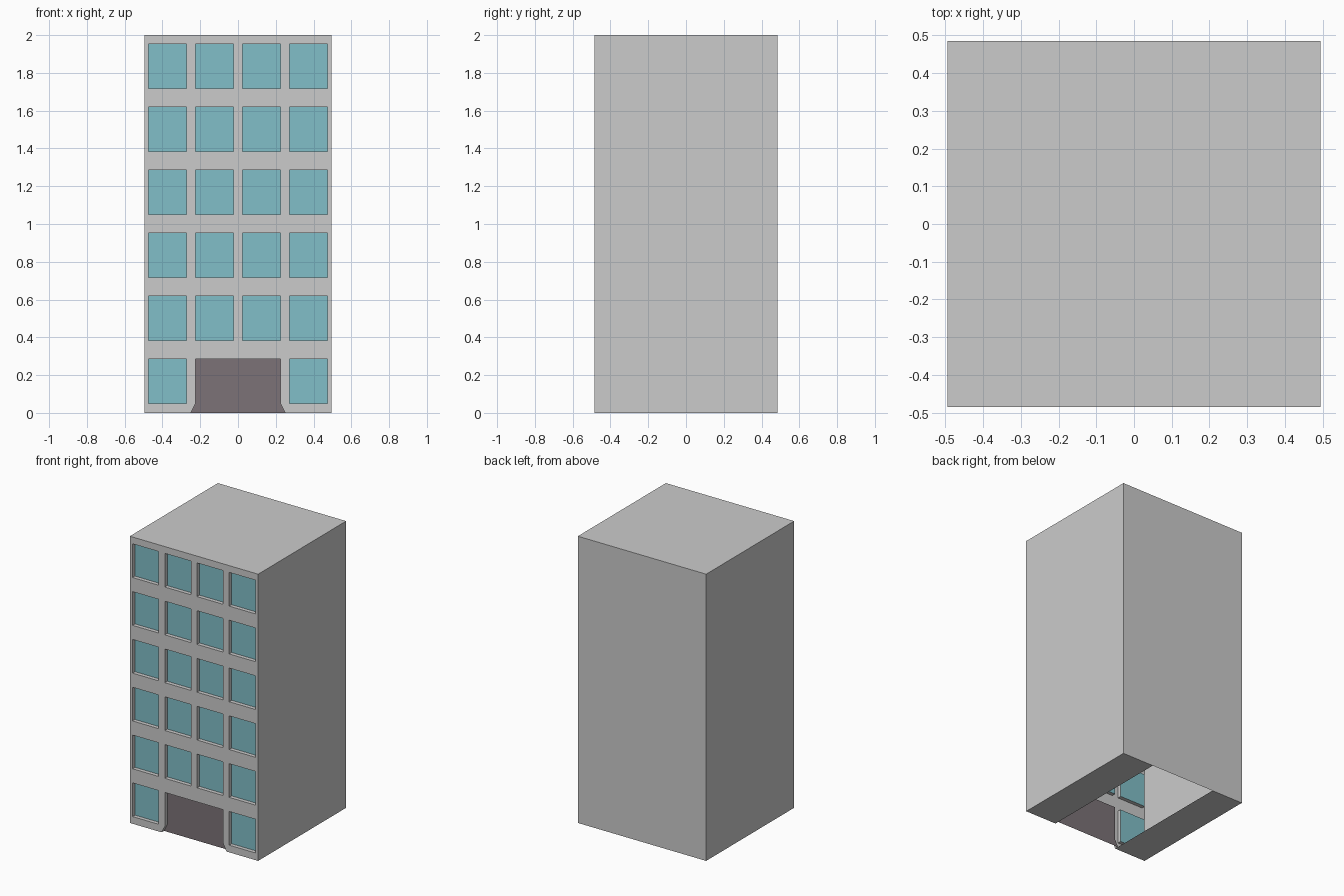
import bpy, bmesh

if "Cube" in bpy.data.objects:
    bpy.data.objects.remove(bpy.data.objects["Cube"])

W, D, H = 0.495, 0.485, 2.0      # half width, half depth, height
BACK = -D + 0.027                # plane of recessed panes and door
FLARE = 0.25                     # half width of the entrance at the ground

# Grid lines of the facade; odd-numbered cells are openings
half = [0.024, 0.225, 0.272, 0.474, W]
xs = [-x for x in reversed(half)] + half
zs = [0.0]
for k in range(6):
    zs += [0.05 + 0.3335 * k, 0.285 + 0.3335 * k]
zs.append(H)


def point(i, j):
    x = xs[i]
    if j == 0 and abs(abs(x) - 0.225) < 1e-6:
        x = FLARE if x > 0 else -FLARE
    return x, zs[j]


def face(bm, pts):
    bm.faces.new([bm.verts.new(p) for p in pts])


def reveal(bm, outline):
    for (ax, az), (bx, bz) in outline:
        face(bm, [(ax, -D, az), (bx, -D, bz), (bx, BACK, bz), (ax, BACK, az)])


def finish(bm, name, colour=None):
    bmesh.ops.remove_doubles(bm, verts=bm.verts, dist=1e-5)
    mesh = bpy.data.meshes.new(name)
    bm.to_mesh(mesh)
    bm.free()
    obj = bpy.data.objects.new(name, mesh)
    bpy.context.collection.objects.link(obj)
    if colour:
        mat = bpy.data.materials.new(name + "_colour")
        mat.diffuse_color = (*colour, 1)
        mat.use_nodes = True
        mat.node_tree.nodes["Principled BSDF"].inputs["Base Color"].default_value = mat.diffuse_color
        mesh.materials.append(mat)


walls, panes, door = bmesh.new(), bmesh.new(), bmesh.new()

# Facade cells, window reveals and panes
for i in range(len(xs) - 1):
    for j in range(len(zs) - 1):
        if j < 2 and 3 <= i <= 5:
            continue             # entrance
        c = [point(i, j), point(i + 1, j), point(i + 1, j + 1), point(i, j + 1)]
        if i % 2 and j % 2:
            reveal(walls, zip(c, c[1:] + c[:1]))
            face(panes, [(x, BACK, z) for x, z in c])
        else:
            face(walls, [(x, -D, z) for x, z in c])

# Entrance with splayed foot
o = [point(6, 0), point(6, 1), point(6, 2), point(5, 2), point(4, 2),
     point(3, 2), point(3, 1), point(3, 0)]
reveal(walls, zip(o, o[1:]))
face(door, [(x, BACK, z) for x, z in o])

# Side walls, roof and back
face(walls, [(W, D, H)] + [(W, -D, z) for z in reversed(zs)] + [(W, D, 0)])
face(walls, [(-W, D, 0)] + [(-W, -D, z) for z in zs] + [(-W, D, H)])
face(walls, [(x, -D, H) for x in xs] + [(W, D, H), (-W, D, H)])
face(walls, [(W, D, 0), (FLARE, D, 0), (-FLARE, D, 0), (-W, D, 0),
             (-W, D, H), (W, D, H)])

# Underside strips, open between them
face(walls, [(FLARE, -D, 0), (FLARE, D, 0), (W, D, 0), (W, -D, 0), (xs[8], -D, 0), (xs[7], -D, 0)])
face(walls, [(-W, -D, 0), (-W, D, 0), (-FLARE, D, 0), (-FLARE, -D, 0), (xs[2], -D, 0), (xs[1], -D, 0)])

finish(walls, "building_walls")
finish(panes, "window_panes", (0.22, 0.52, 0.58))
finish(door, "entrance_door", (0.2, 0.17, 0.185))
